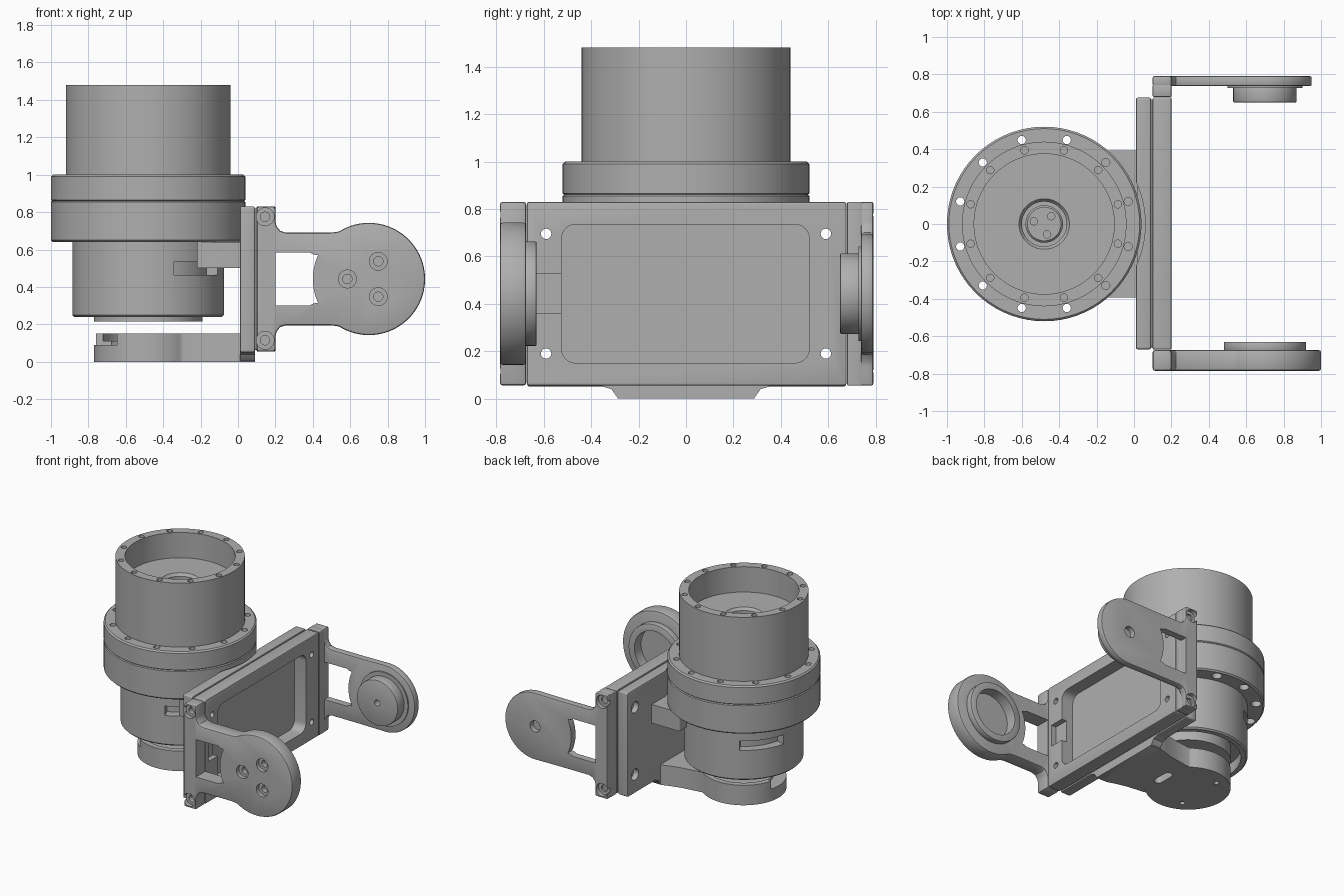
import bpy, bmesh
from math import sin, cos, radians, sqrt

if "Cube" in bpy.data.objects:
    bpy.data.objects.remove(bpy.data.objects["Cube"])

grey = bpy.data.materials.new("machined_grey")
grey.use_nodes = True
grey.diffuse_color = (0.43, 0.43, 0.43, 1)
grey.node_tree.nodes["Principled BSDF"].inputs["Base Color"].default_value = (0.43, 0.43, 0.43, 1)

AX = -0.48      # housing axis
MID = 0.4425    # mid height of the yoke
ARM_X = 0.70    # pivot of both arms


# --- helpers ---
def arc(cx, cy, r, a0, a1, n=32):
    return [(cx + r * cos(radians(a0 + (a1 - a0) * i / n)),
             cy + r * sin(radians(a0 + (a1 - a0) * i / n))) for i in range(n + 1)]


def circle(cx, cy, r, n=48):
    return arc(cx, cy, r, 0, 360, n)[:-1]


def rrect(x0, x1, y0, y1, r):
    return (arc(x1 - r, y1 - r, r, 0, 90, 6) + arc(x0 + r, y1 - r, r, 90, 180, 6)
            + arc(x0 + r, y0 + r, r, 180, 270, 6) + arc(x1 - r, y0 + r, r, 270, 360, 6))


def mirrored(pts, mid):
    return pts + [(x, 2 * mid - y) for x, y in reversed(pts)]


def finish(name, bm):
    bmesh.ops.recalc_face_normals(bm, faces=bm.faces)
    mesh = bpy.data.meshes.new(name)
    bm.to_mesh(mesh)
    bm.free()
    mesh.materials.append(grey)
    ob = bpy.data.objects.new(name, mesh)
    bpy.context.scene.collection.objects.link(ob)
    return ob


def prism(pts, axis, lo, hi, name="cutter"):
    """Extrude a 2D outline along one axis."""
    place = {"x": lambda u, v, w: (w, u, v), "y": lambda u, v, w: (u, w, v),
             "z": lambda u, v, w: (u, v, w)}[axis]
    bm = bmesh.new()
    a = [bm.verts.new(place(u, v, lo)) for u, v in pts]
    b = [bm.verts.new(place(u, v, hi)) for u, v in pts]
    bm.faces.new(a)
    bm.faces.new(b[::-1])
    for i in range(len(a)):
        j = (i + 1) % len(a)
        bm.faces.new((a[i], b[i], b[j], a[j]))
    return finish(name, bm)


def lathe(profile, name):
    """Turn an (r, z) profile around the housing axis."""
    bm = bmesh.new()
    vs = [bm.verts.new((AX + r, 0, z)) for r, z in profile]
    es = [bm.edges.new(p) for p in zip(vs, vs[1:])]
    bmesh.ops.spin(bm, geom=vs + es, cent=(AX, 0, 0), axis=(0, 0, 1),
                   angle=radians(360), steps=72)
    bmesh.ops.remove_doubles(bm, verts=bm.verts, dist=0.0005)
    return finish(name, bm)


def machine(ob, cutters=(), bevel=0):
    """Bevel, cut and shade a part, then discard the cutters."""
    if bevel:
        m = ob.modifiers.new("bevel", "BEVEL")
        m.width, m.segments, m.limit_method = bevel, 2, "ANGLE"
        m.angle_limit = radians(40)
    for c in cutters:
        c.hide_render = True
        m = ob.modifiers.new("cut", "BOOLEAN")
        m.operation, m.object, m.solver = "DIFFERENCE", c, "EXACT"
    dg = bpy.context.evaluated_depsgraph_get()
    mesh = bpy.data.meshes.new_from_object(ob.evaluated_get(dg))
    ob.modifiers.clear()
    ob.data = mesh
    for c in cutters:
        bpy.data.objects.remove(c)
    mesh.polygons.foreach_set("use_smooth", [True] * len(mesh.polygons))
    mesh.set_sharp_from_angle(angle=radians(30))
    return ob


def ring_holes(r, hole, lo, hi):
    return [prism(circle(*arc(AX, 0, r, a, a, 1)[0], hole, 16), "z", lo, hi)
            for a in range(15, 360, 30)]


def counterbore(u, v, axis, face, inward, r=0.048):
    """Wide shallow bore with a narrow deeper hole."""
    out = []
    for rad, depth in ((r, 0.03), (r * 0.52, 0.065)):
        lo, hi = sorted((face - inward * 0.02, face + inward * depth))
        out.append(prism(circle(u, v, rad, 24), axis, lo, hi))
    return out


# --- turned housing ---
upper = lathe([(0, 1.25), (0.09, 1.25), (0.10, 1.24), (0.10, 1.2), (0.12, 1.2), (0.12, 1.27),
               (0.135, 1.29), (0.375, 1.29), (0.375, 1.48), (0.44, 1.48), (0.44, 1.0),
               (0.51, 1.0), (0.52, 0.99), (0.52, 0.866), (0.514, 0.86), (0, 0.86)], "upper_housing")
hub_holes = [prism(circle(AX + x, y, 0.02, 16), "z", 1.21, 1.3)
             for x, y in ((-0.055, 0.015), (0.037, 0.042), (0.015, -0.055))]
machine(upper, hub_holes + ring_holes(0.465, 0.022, 0.8, 1.1) + ring_holes(0.408, 0.02, 1.44, 1.5))

lower = lathe([(0, 0.86), (0.514, 0.86), (0.52, 0.854), (0.52, 0.65), (0.51, 0.64), (0.405, 0.64),
               (0.405, 0.25), (0.395, 0.24), (0.36, 0.24), (0.36, 0.32), (0.29, 0.32),
               (0.29, 0.215), (0, 0.215)], "lower_housing")
slots = [prism(arc(AX, 0, 0.45, a, a + 46, 12) + arc(AX, 0, 0.34, a + 46, a, 12), "z", 0.465, 0.535)
         for a in (-70, 121)]
machine(lower, slots + ring_holes(0.465, 0.022, 0.6, 0.9) + ring_holes(0.465, 0.035, 0.6, 0.7))

# --- block joining housing and plate ---
machine(prism(rrect(-0.22, 0.02, -0.392, 0.392, 0.01), "z", 0.5, 0.64, "mount_block"))

# --- base foot below the housing ---
half = [(0.09, -0.29), (0.0, -0.29), (-0.06, -0.27), (-0.14, -0.25), (-0.3, -0.228)]
tip = arc(AX, 0, 0.29, -52, -180, 24)
foot = prism(mirrored(half + tip[:-1], 0)[:len(half + tip) - 1] + [tip[-1]]
             + [(x, -y) for x, y in reversed(half + tip[:-1])], "z", 0, 0.15, "base_foot")
foot_cuts = [prism(circle(AX, 0, 0.25), "z", 0.11, 0.2),
             prism(arc(AX, 0, 0.35, 165, 235, 16) + arc(AX, 0, 0.2, 235, 165, 16), "z", 0.09, 0.2),
             prism([(0.01, -0.5), (0.2, -0.5), (0.2, 0.5), (0.01, 0.5)], "z", 0.06, 0.2),
             prism(rrect(-0.29, -0.23, -0.08, 0.08, 0.029), "z", -0.02, 0.06)]
foot_cuts += [prism(circle(AX - 0.1, y, 0.018, 16), "z", -0.02, 0.05) for y in (-0.18, 0.18)]
machine(foot, foot_cuts)
# flared web under the plate
web = [(-0.35, 0.06), (-0.35, 0.05), (-0.315, 0.04), (-0.29, 0.005), (-0.28, 0)]
machine(prism(web + [(-y, z) for y, z in reversed(web)], "x", 0.01, 0.09, "foot_web"))


# --- back plate and yoke plate ---
def corner_holes(r, lo, hi):
    return [prism(circle(y, z, r, 20), "x", lo, hi) for y in (-0.59, 0.59) for z in (0.19, 0.695)]


back = prism(rrect(-0.67, 0.675, 0.05, 0.83, 0.012), "x", 0.01, 0.092, "back_plate")
machine(back, [prism(circle(AX, 0, 0.54, 72), "z", 0.62, 0.9)]
        + corner_holes(0.022, -0.1, 0.3) + corner_holes(0.042, -0.1, 0.05), 0.01)

yoke = prism(rrect(-0.672, 0.677, 0.055, 0.83, 0.012), "x", 0.1, 0.2, "yoke_plate")
machine(yoke, [prism(rrect(-0.525, 0.52, 0.15, 0.735, 0.06), "x", 0.05, 0.3),
               prism(rrect(-0.635, -0.5, 0.36, 0.525, 0.005), "x", 0.16, 0.3)]
        + corner_holes(0.022, 0, 0.3), 0.008)
# spacer between the two plates
machine(prism(rrect(-0.66, 0.665, 0.062, 0.82, 0.012), "x", 0.085, 0.104, "plate_spacer"),
        corner_holes(0.022, 0, 0.3))


# --- arms ---
def window():
    bulge = arc(ARM_X, MID, 0.3, 155, 180, 6)
    return mirrored([(0.2, 0.583), (0.385, 0.583), (0.405, 0.573)]
                    + [p for p in bulge[:-1]], MID)


def ear_bores(face, inward):
    return counterbore(0.145, 0.775, "y", face, inward) + counterbore(0.145, 0.115, "y", face, inward)


shoulder = [(0.1, 0.83), (0.2, 0.83), (0.2, 0.75), (0.206, 0.725), (0.225, 0.7), (0.255, 0.69)]

# front arm: thick, with a three screw hub
outline = mirrored(shoulder + [(0.49, 0.69), (0.52, 0.693)] + arc(ARM_X, MID, 0.3, 122, 1, 36), MID)
front = prism(outline, "y", -0.785, -0.674, "front_arm")
cuts = [prism(window(), "y", -1, -0.5), prism(circle(ARM_X, MID, 0.17), "y", -0.71, -0.6)]
cuts += ear_bores(-0.785, 1)
for x, z in ((0.585, MID), (0.75, 0.537), (0.75, 0.348)):
    cuts += counterbore(x, z, "y", -0.785, 1)
machine(front, cuts, 0.012)
machine(prism(circle(ARM_X, MID, 0.22, 64), "y", -0.68, -0.63, "front_hub_ring"),
        [prism(circle(ARM_X, MID, 0.17), "y", -0.8, -0.5)], 0.006)

# back arm: thin, with a bearing boss
outline = mirrored(shoulder + [(0.5, 0.69)] + arc(ARM_X, MID, 0.25, 90, 1, 28), MID)
arm = prism(outline, "y", 0.738, 0.79, "back_arm")
machine(arm, [prism(window(), "y", 0.5, 1), prism(circle(ARM_X, MID, 0.042, 24), "y", 0.75, 1)]
        + ear_bores(0.79, -1), 0.008)
machine(prism(rrect(0.1, 0.2, 0.055, 0.83, 0.005), "y", 0.68, 0.745, "back_arm_ear"), (), 0.006)
machine(prism(circle(ARM_X, MID, 0.2, 64), "y", 0.728, 0.745, "bearing_step"))
machine(prism(circle(ARM_X, MID, 0.17, 64), "y", 0.65, 0.74, "bearing_boss"),
        [prism(circle(ARM_X, MID, 0.022, 20), "y", 0.6, 0.7)], 0.006)
